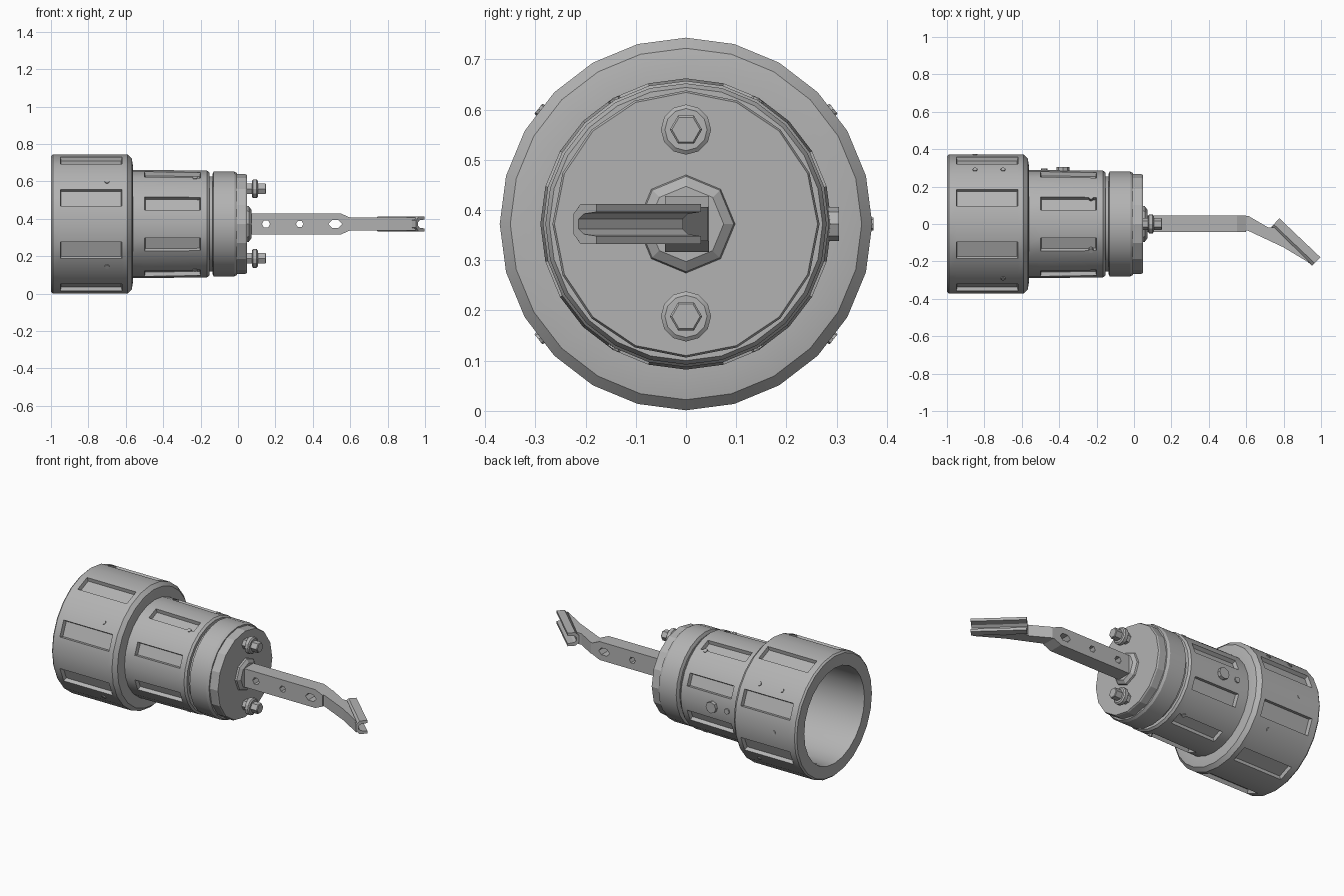
import bpy, bmesh, math
from mathutils import Vector

old = bpy.data.objects.get("Cube")
if old:
    bpy.data.objects.remove(old, do_unlink=True)

AXIS_Z = 0.372
steel = bpy.data.materials.new("grey steel")
steel.use_nodes = True
GREY = (0.45, 0.45, 0.45, 1)
steel.diffuse_color = GREY
steel.node_tree.nodes["Principled BSDF"].inputs["Base Color"].default_value = GREY


def finish(bm, name, smooth=None):
    bmesh.ops.recalc_face_normals(bm, faces=bm.faces)
    mesh = bpy.data.meshes.new(name)
    bm.to_mesh(mesh)
    bm.free()
    mesh.materials.append(steel)
    ob = bpy.data.objects.new(name, mesh)
    bpy.context.collection.objects.link(ob)
    if smooth:
        bpy.ops.object.select_all(action='DESELECT')
        ob.select_set(True)
        bpy.context.view_layer.objects.active = ob
        bpy.ops.object.shade_smooth_by_angle(angle=math.radians(smooth))
    return ob


def lathe(name, profile, sides=24, y=0, z=AXIS_Z, slots=None, smooth=25, closed=False):
    """Spin (x, radius) points round the x axis; slots = profile band to recess."""
    bm = bmesh.new()
    rings = [[bm.verts.new((x, y - r * math.cos(a), z + r * math.sin(a)))
              for a in (math.tau * i / sides for i in range(sides))]
             for x, r in profile]
    recessed = []
    count = len(rings) if closed else len(rings) - 1
    for k in range(count):
        a, b = rings[k], rings[(k + 1) % len(rings)]
        for i in range(sides):
            j = (i + 1) % sides
            face = bm.faces.new((a[i], a[j], b[j], b[i]))
            if k == slots and i % 3 == 1:
                recessed.append(face)
    if not closed:
        bm.faces.new(rings[0])
        bm.faces.new(rings[-1])
    bmesh.ops.recalc_face_normals(bm, faces=bm.faces)
    if recessed:
        bmesh.ops.inset_individual(bm, faces=recessed, thickness=0.007, depth=-0.022)
    return finish(bm, name, smooth)


def prism(name, pts, origin, u, v, w):
    """Extrude a 2D outline, laid out on u and v, along w."""
    o, u, v, w = (Vector(t) for t in (origin, u, v, w))
    bm = bmesh.new()
    near = [bm.verts.new(o + u * a + v * b) for a, b in pts]
    far = [bm.verts.new(p.co + w) for p in near]
    bm.faces.new(near)
    bm.faces.new(far)
    for i in range(len(pts)):
        j = (i + 1) % len(pts)
        bm.faces.new((near[i], near[j], far[j], far[i]))
    return finish(bm, name)


def ngon(n, r, cx=0, cy=0, stretch=1):
    return [(cx + stretch * r * math.cos(math.tau * i / n),
             cy + r * math.sin(math.tau * i / n)) for i in range(n)]


# Hollow head ring with recessed slots, open at the end
lathe("head_ring", [(-1, 0.29), (-1, 0.362), (-0.99, 0.371), (-0.95, 0.371),
                    (-0.62, 0.371), (-0.59, 0.371), (-0.568, 0.35), (-0.562, 0.315),
                    (-0.562, 0.27), (-0.64, 0.27), (-0.64, 0.285), (-0.96, 0.285)],
      slots=3, closed=True)

# Hollow body with slots and a closed floor
lathe("body_sleeve", [(-0.22, 0.24), (-0.62, 0.25), (-0.62, 0.29), (-0.5, 0.29),
                      (-0.2, 0.285), (-0.165, 0.285), (-0.153, 0.275), (-0.153, 0.25)], slots=3)
lathe("neck_gap", [(-0.16, 0.255), (-0.12, 0.255)])
lathe("front_collar", [(-0.137, 0.265), (-0.13, 0.28), (-0.02, 0.28), (-0.005, 0.272)])
lathe("end_disc", [(-0.01, 0.266), (0.04, 0.266), (0.048, 0.262)], sides=16, smooth=15)
lathe("arm_boss", [(0.04, 0.1), (0.058, 0.095), (0.072, 0.075)], sides=8, smooth=10)

# Two flanged bolts on the end disc
for tag, z in (("upper", 0.56), ("lower", 0.188)):
    lathe(tag + "_bolt_shank", [(0.04, 0.032), (0.085, 0.032)], 6, z=z, smooth=10)
    lathe(tag + "_bolt_flange", [(0.075, 0.042), (0.08, 0.05), (0.1, 0.05), (0.106, 0.042)],
          12, z=z, smooth=25)
    lathe(tag + "_bolt_head", [(0.1, 0.032), (0.146, 0.032), (0.15, 0.028)], 6, z=z, smooth=10)

# Straight arm with three holes
bar = prism("arm_bar", [(0.05, -0.056), (0.55, -0.056), (0.6, -0.034),
                        (0.6, 0.034), (0.55, 0.056), (0.05, 0.056)],
            (0, -0.042, AXIS_Z), (1, 0, 0), (0, 0, 1), (0, 0.088, 0))
for x, r, stretch in ((0.15, 0.022, 1), (0.33, 0.02, 1), (0.52, 0.024, 1.5)):
    cutter = prism("hole_cutter", ngon(6, r, x, 0, stretch),
                   (0, -0.2, AXIS_Z), (1, 0, 0), (0, 0, 1), (0, 0.4, 0))
    cutter.hide_render = True
    mod = bar.modifiers.new("hole", 'BOOLEAN')
    mod.operation, mod.solver, mod.object = 'DIFFERENCE', 'EXACT', cutter
    bpy.context.view_layer.objects.active = bar
    bpy.ops.object.modifier_apply(modifier=mod.name)
    bpy.data.objects.remove(cutter, do_unlink=True)

# Bent arm and open channel at the tip
prism("bent_arm", [(0.57, 0.044), (0.61, 0.044), (0.72, -0.02), (0.75, -0.02),
                   (0.95, -0.215), (0.8, -0.125), (0.61, -0.036), (0.57, -0.036)],
      (0, 0, AXIS_Z - 0.034), (1, 0, 0), (0, 1, 0), (0, 0, 0.068))
channel = [(0, -0.02), (0.02, -0.04), (0.064, -0.04), (0.064, -0.024),
           (0.028, -0.02), (0.014, -0.01)]
channel += [(a, -b) for a, b in reversed(channel)]
prism("tip_channel", channel, (0.733, -0.016, AXIS_Z),
      (0.7, 0.714, 0), (0, 0, 1), (0.219, -0.208, 0))

# Button on the rear of the body, with a small socket ring beside it
for name, x, r, top in (("rear_button", -0.38, 0.034, 0.305),
                        ("rear_pin", -0.48, 0.017, 0.296)):
    prism(name, ngon(8, r, x), (0, 0.27, AXIS_Z), (1, 0, 0), (0, 0, 1), (0, top - 0.27, 0))

# Small pins set around the head and body
for x, radius, angles in ((-0.7, 0.372, (38, 142, 218, 322)),
                          (-0.85, 0.372, (142, 180)),
                          (-0.23, 0.287, (60, 120, 240, 300))):
    for deg in angles:
        a = math.radians(deg)
        out = Vector((0, -math.cos(a), math.sin(a)))
        side = Vector((0, math.sin(a), math.cos(a)))
        base = Vector((x, 0, AXIS_Z)) + out * (radius - 0.02)
        prism("set_pin", ngon(8, 0.013), base, (1, 0, 0), side, out * 0.021)
